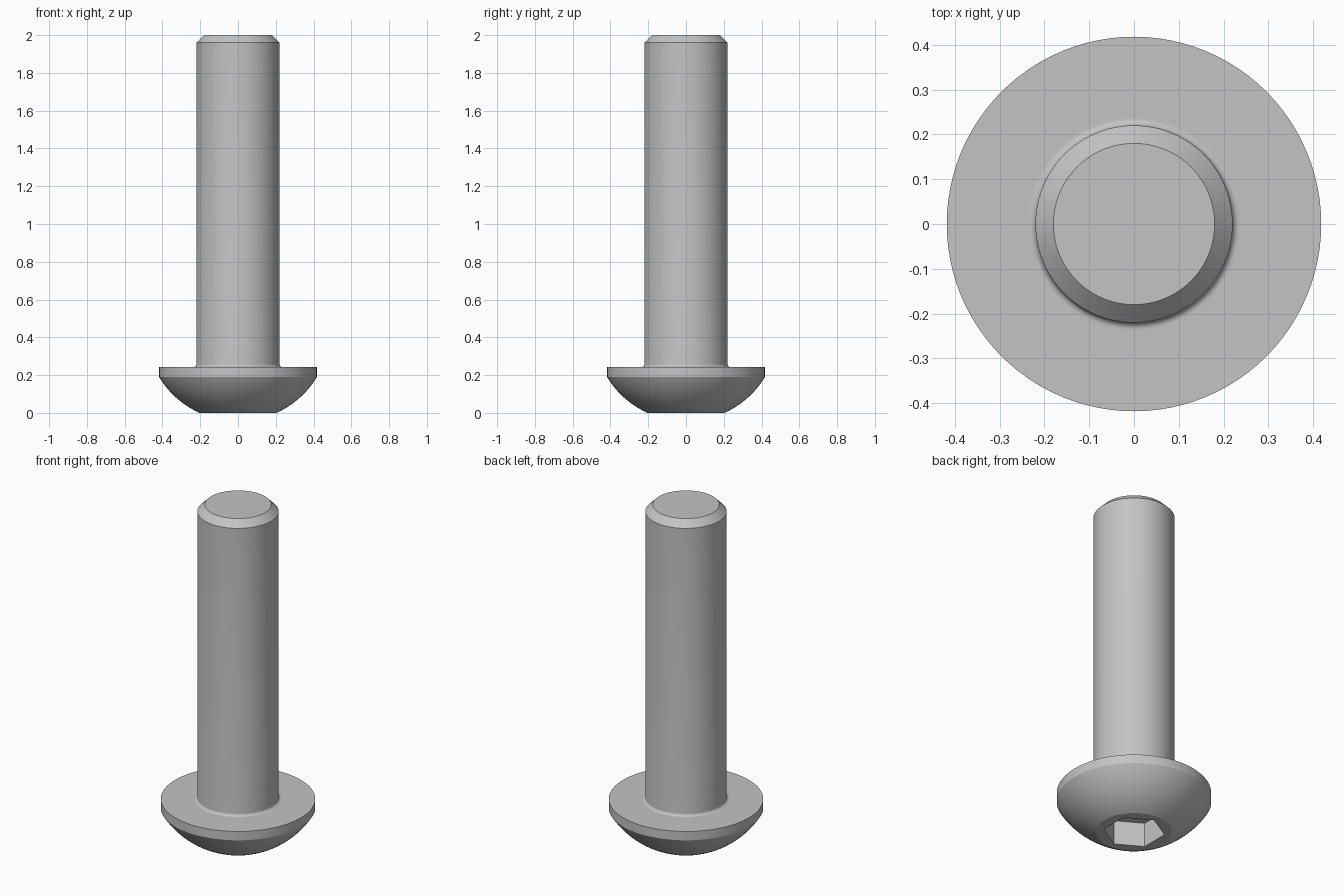
import bpy
import bmesh
from math import sin, cos, pi, radians, atan2, hypot
from mathutils import Matrix

cube = bpy.data.objects.get("Cube")
if cube:
    bpy.data.objects.remove(cube, do_unlink=True)

steel = bpy.data.materials.new("grey_steel")
steel.use_nodes = True
GREY = (0.55, 0.55, 0.55, 1)
steel.diffuse_color = GREY
steel.node_tree.nodes["Principled BSDF"].inputs["Base Color"].default_value = GREY

HEAD_R, FACE_R, SHANK_R, TIP_R = 0.418, 0.205, 0.22, 0.18
RIM_Z, FLANGE_Z, HEIGHT = 0.19, 0.243, 2.0
SOCKET_R, SOCKET_DEPTH = 0.167, 0.145
FILLET = 0.015


def arc(cx, cz, r, start, end, steps):
    """Points (radius, z) along a circular arc."""
    angles = [start + (end - start) * i / steps for i in range(steps + 1)]
    return [(cx + r * cos(a), cz + r * sin(a)) for a in angles]


def add_object(name, bm):
    bmesh.ops.recalc_face_normals(bm, faces=bm.faces)
    mesh = bpy.data.meshes.new(name)
    bm.to_mesh(mesh)
    bm.free()
    mesh.materials.append(steel)
    obj = bpy.data.objects.new(name, mesh)
    bpy.context.collection.objects.link(obj)
    return obj


def lathe(name, profile, segments=96):
    """Revolve a profile around z, closing both ends with flat caps."""
    bm = bmesh.new()
    rings = [[bm.verts.new((r * cos(2 * pi * i / segments), r * sin(2 * pi * i / segments), z))
              for i in range(segments)] for r, z in profile]
    for low, high in zip(rings, rings[1:]):
        for i in range(segments):
            j = (i + 1) % segments
            bm.faces.new((low[i], low[j], high[j], high[i]))
    bm.faces.new(rings[0][::-1])
    bm.faces.new(rings[-1])
    return add_object(name, bm)


# Domed head: an arc of a sphere centred on the axis
centre_z = (HEAD_R ** 2 + RIM_Z ** 2 - FACE_R ** 2) / (2 * RIM_Z)
dome = arc(0, centre_z, hypot(FACE_R, centre_z),
           atan2(-centre_z, FACE_R), atan2(RIM_Z - centre_z, HEAD_R), 12)

# Rim, flange, root fillet, shank and chamfered tip
root = arc(SHANK_R + FILLET, FLANGE_Z + FILLET, FILLET, 1.5 * pi, pi, 6)
flange = [(HEAD_R, FLANGE_Z), (SHANK_R + FILLET + 0.005, FLANGE_Z)]
tip = [(SHANK_R, HEIGHT - 0.04), (TIP_R, HEIGHT)]
bolt = lathe("bolt", dome + flange + root + tip)

# Hexagonal key socket, with corners on the y axis
bm = bmesh.new()
bmesh.ops.create_cone(bm, cap_ends=True, segments=6, radius1=SOCKET_R, radius2=SOCKET_R,
                      depth=2 * SOCKET_DEPTH, matrix=Matrix.Identity(4))
corner = bm.verts[:][0].co
turn = pi / 2 - atan2(corner.y, corner.x)
bmesh.ops.rotate(bm, verts=bm.verts, matrix=Matrix.Rotation(turn, 3, "Z"))
cutter = add_object("socket_cutter", bm)
cutter.hide_render = True

cut = bolt.modifiers.new("socket", "BOOLEAN")
cut.operation = "DIFFERENCE"
cut.solver = "EXACT"
cut.object = cutter
bpy.ops.object.select_all(action="DESELECT")
bpy.context.view_layer.objects.active = bolt
bolt.select_set(True)
bpy.ops.object.modifier_apply(modifier=cut.name)
bpy.data.objects.remove(cutter, do_unlink=True)

bpy.ops.object.shade_smooth_by_angle(angle=radians(25))
